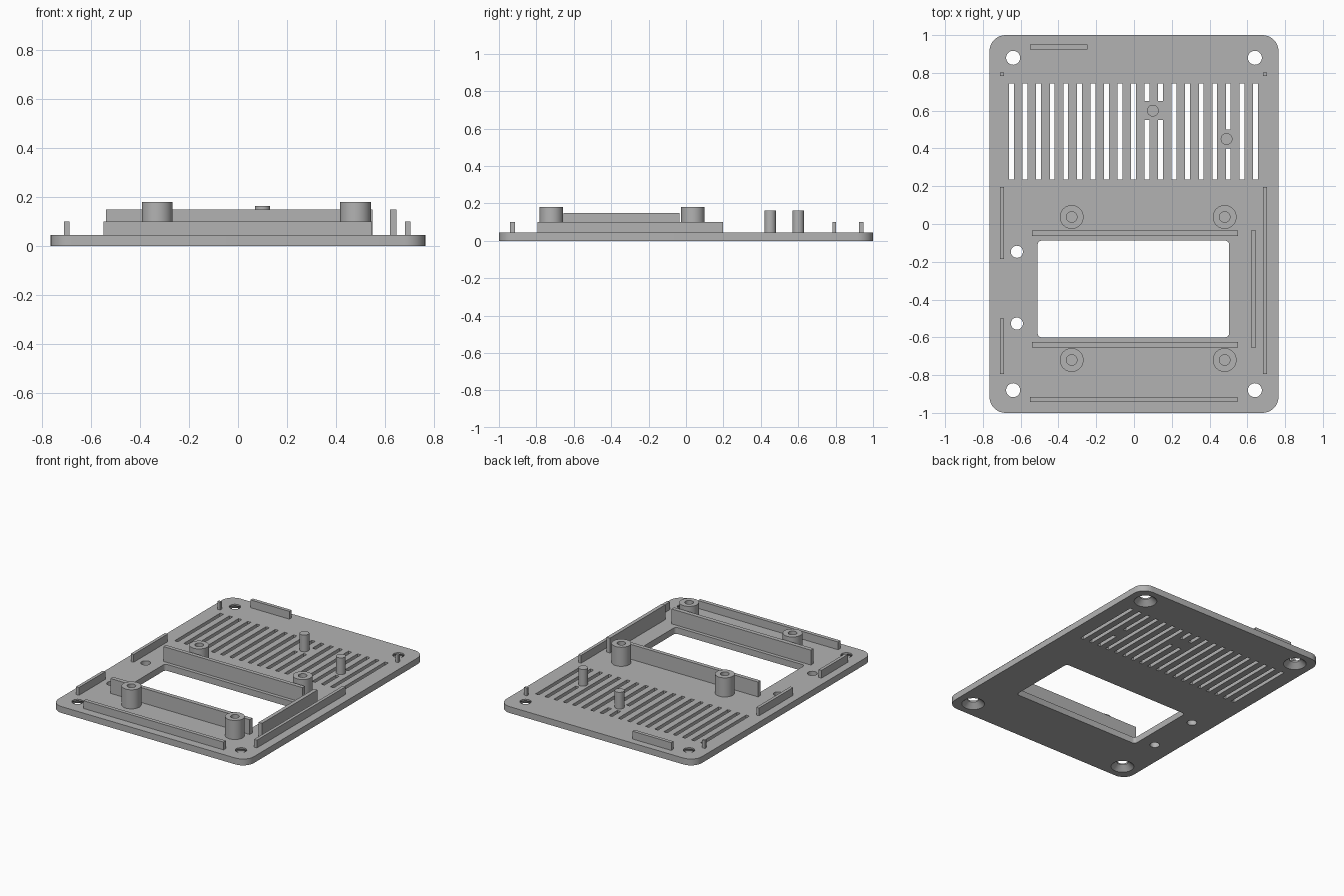
import bpy, bmesh
from math import cos, sin, pi, radians

cube = bpy.data.objects.get("Cube")
if cube:
    bpy.data.objects.remove(cube, do_unlink=True)

GREY = (0.45, 0.45, 0.45, 1)
grey = bpy.data.materials.new("plain grey")
grey.use_nodes = True
grey.diffuse_color = GREY
grey.node_tree.nodes["Principled BSDF"].inputs["Base Color"].default_value = GREY

THICK = 0.045
BASE = THICK - 0.005   # raised parts sink slightly into the plate


def finish(name, bm, smooth=False):
    bmesh.ops.recalc_face_normals(bm, faces=bm.faces)
    mesh = bpy.data.meshes.new(name)
    bm.to_mesh(mesh)
    bm.free()
    mesh.materials.append(grey)
    obj = bpy.data.objects.new(name, mesh)
    bpy.context.collection.objects.link(obj)
    if smooth:
        shade(obj)
    return obj


def shade(obj):
    bpy.ops.object.select_all(action="DESELECT")
    obj.select_set(True)
    bpy.context.view_layer.objects.active = obj
    bpy.ops.object.shade_smooth_by_angle(angle=radians(30))


def prism(bm, x0, x1, y0, y1, z0, z1, radius=0, steps=8):
    """Upright block, with rounded vertical corners if a radius is given."""
    if radius:
        pts = []
        corners = [(x1, y1), (x0, y1), (x0, y0), (x1, y0)]
        for k, (cx, cy) in enumerate(corners):
            cx -= radius if cx == x1 else -radius
            cy -= radius if cy == y1 else -radius
            for i in range(steps + 1):
                a = pi / 2 * (k + i / steps)
                pts.append((cx + radius * cos(a), cy + radius * sin(a)))
    else:
        pts = [(x0, y0), (x1, y0), (x1, y1), (x0, y1)]
    low = bm.faces.new([bm.verts.new((x, y, z0)) for x, y in pts])
    top = bmesh.ops.extrude_face_region(bm, geom=[low])["geom"]
    moved = [v for v in top if isinstance(v, bmesh.types.BMVert)]
    bmesh.ops.translate(bm, verts=moved, vec=(0, 0, z1 - z0))


def lathe(bm, x, y, profile, sides=32):
    """Turn a (radius, height) profile about an upright axis, capping both ends."""
    rings = [[bm.verts.new((x + r * cos(2 * pi * i / sides),
                            y + r * sin(2 * pi * i / sides), z))
              for i in range(sides)] for r, z in profile]
    for a, b in zip(rings, rings[1:]):
        for i in range(sides):
            j = (i + 1) % sides
            bm.faces.new((a[i], a[j], b[j], b[i]))
    bm.faces.new(rings[0])
    bm.faces.new(rings[-1])


# Base plate
bm = bmesh.new()
prism(bm, -0.765, 0.765, -1, 1, 0, THICK, 0.085)
plate = finish("base_plate", bm)

# Openings: window, vent slots, countersunk corner holes, small holes
bm = bmesh.new()
prism(bm, -0.51, 0.503, -0.6, -0.088, -0.1, 0.1, 0.02, 4)
gaps = {10: (0.55, 0.65), 11: (0.55, 0.65), 16: (0.40, 0.50)}
for i in range(19):
    x = -0.648 + i * 0.0717
    spans = [(0.235, 0.745)]
    if i in gaps:
        spans = [(0.235, gaps[i][0]), (gaps[i][1], 0.745)]
    for y0, y1 in spans:
        prism(bm, x - 0.013, x + 0.013, y0, y1, -0.1, 0.1)
for x in (-0.64, 0.64):
    for y in (-0.88, 0.88):
        lathe(bm, x, y, [(0.075, -0.1), (0.075, 0), (0.037, 0.035), (0.037, 0.1)])
for y in (-0.527, -0.147):
    lathe(bm, -0.62, y, [(0.032, -0.1), (0.032, 0.1)])
cutter = finish("opening_cutter", bm)
cutter.hide_render = True

cut = plate.modifiers.new("openings", "BOOLEAN")
cut.object = cutter
cut.operation = "DIFFERENCE"
cut.solver = "EXACT"
bpy.context.view_layer.objects.active = plate
bpy.ops.object.modifier_apply(modifier=cut.name)
bpy.data.objects.remove(cutter, do_unlink=True)
shade(plate)

# Upright ribs: name, x range, y range, top height
ribs = [
    ("window_rib_back", -0.54, 0.55, -0.063, -0.035, 0.15),
    ("window_rib_front", -0.54, 0.55, -0.655, -0.625, 0.15),
    ("window_rib_left", 0.62, 0.647, -0.655, -0.035, 0.15),
    ("edge_rib_front", -0.55, 0.547, -0.942, -0.915, 0.1),
    ("edge_rib_back", -0.55, -0.245, 0.925, 0.95, 0.1),
    ("edge_rib_left", 0.683, 0.705, -0.795, 0.197, 0.1),
    ("edge_rib_right_back", -0.71, -0.688, -0.185, 0.197, 0.1),
    ("edge_rib_right_front", -0.71, -0.688, -0.795, -0.5, 0.1),
    ("locating_tab_left", 0.683, 0.705, 0.784, 0.802, 0.1),
    ("locating_tab_right", -0.71, -0.688, 0.784, 0.802, 0.1),
]
for name, x0, x1, y0, y1, top in ribs:
    bm = bmesh.new()
    prism(bm, x0, x1, y0, y1, BASE, top)
    finish(name, bm)

# Screw standoffs with blind bores
for side, x in (("right", -0.33), ("left", 0.48)):
    for end, y in (("front", -0.72), ("back", 0.037)):
        bm = bmesh.new()
        lathe(bm, x, y, [(0.063, BASE), (0.063, 0.18), (0.028, 0.18), (0.028, 0.05)])
        finish(f"standoff_{end}_{side}", bm, True)

# Support pins between the vents
for name, x, y in (("pin_back", 0.10, 0.60), ("pin_left", 0.49, 0.45)):
    bm = bmesh.new()
    lathe(bm, x, y, [(0.031, BASE), (0.031, 0.163)])
    finish(name, bm, True)
